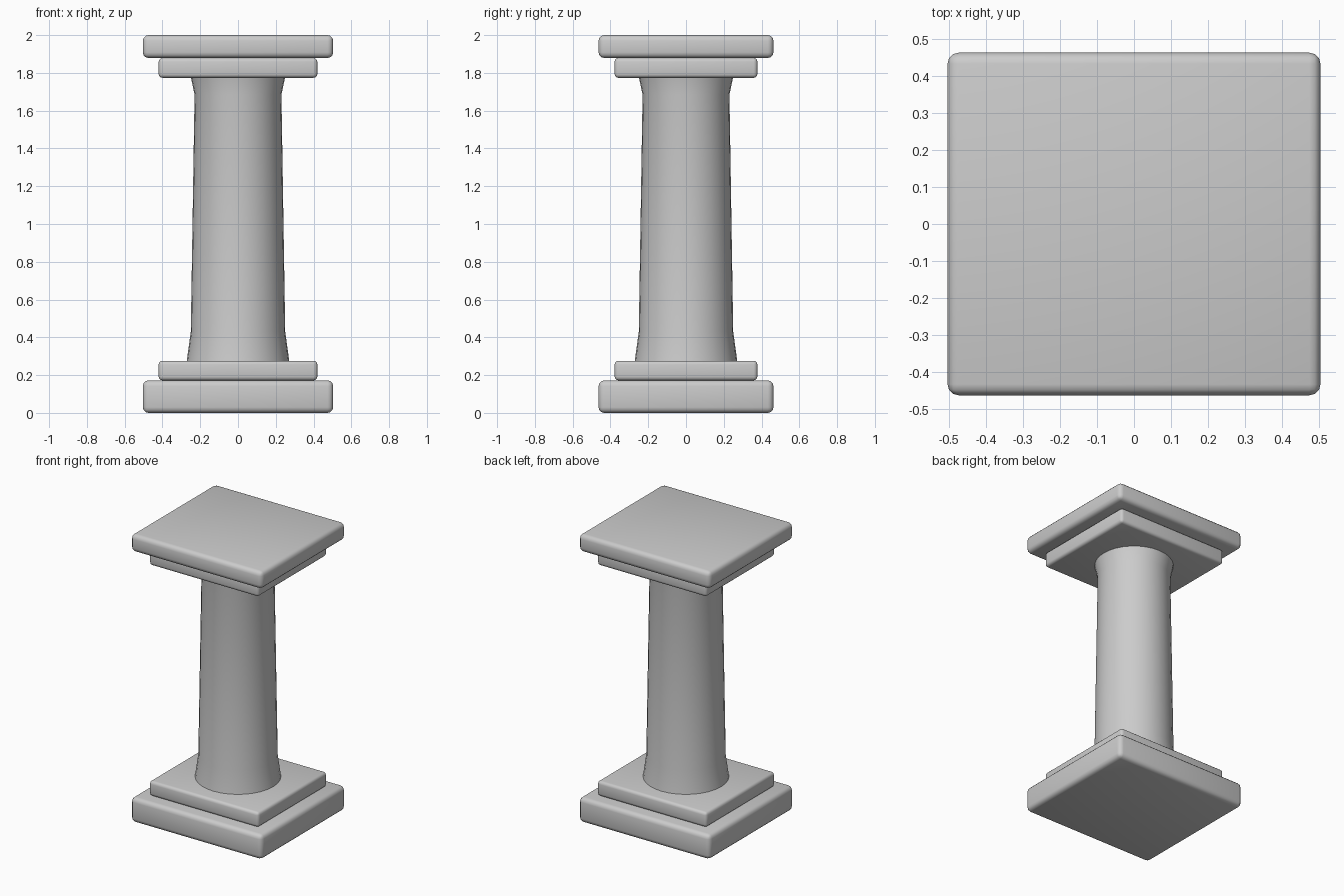
import bpy, bmesh, math

if "Cube" in bpy.data.objects:
    bpy.data.objects.remove(bpy.data.objects["Cube"])


def finish(name, bm):
    bmesh.ops.recalc_face_normals(bm, faces=bm.faces)
    mesh = bpy.data.meshes.new(name)
    bm.to_mesh(mesh)
    bm.free()
    obj = bpy.data.objects.new(name, mesh)
    bpy.context.collection.objects.link(obj)
    bpy.ops.object.select_all(action='DESELECT')
    obj.select_set(True)
    bpy.context.view_layer.objects.active = obj
    bpy.ops.object.shade_smooth_by_angle(angle=math.radians(40))
    return obj


def slab(name, half_x, half_y, z0, z1, bevel):
    bm = bmesh.new()
    bmesh.ops.create_cube(bm, size=1)
    for v in bm.verts:
        v.co.x *= 2 * half_x
        v.co.y *= 2 * half_y
        v.co.z = z0 if v.co.z < 0 else z1
    bmesh.ops.bevel(bm, geom=bm.edges[:], offset=bevel, segments=3,
                    profile=0.5, affect='EDGES')
    return finish(name, bm)


def turned(name, profile, sides):
    bm = bmesh.new()
    rings = [[bm.verts.new((r * math.cos(2 * math.pi * i / sides),
                            r * math.sin(2 * math.pi * i / sides), z))
              for i in range(sides)] for r, z in profile]
    for a, b in zip(rings, rings[1:]):
        for i in range(sides):
            j = (i + 1) % sides
            bm.faces.new((a[i], a[j], b[j], b[i]))
    bm.faces.new(rings[0])
    bm.faces.new(rings[-1])
    return finish(name, bm)


# Stepped rectangular base
slab("base_plinth", 0.504, 0.463, 0.0, 0.172, 0.03)
slab("base_step", 0.42, 0.378, 0.172, 0.276, 0.02)

# Tapered round shaft with flared ends
turned("shaft", [(0.272, 0.27), (0.25, 0.43), (0.23, 1.685), (0.25, 1.78)], 32)

# Stepped rectangular capital
slab("capital_step", 0.42, 0.378, 1.774, 1.879, 0.02)
slab("capital_slab", 0.504, 0.463, 1.879, 2.0, 0.03)
